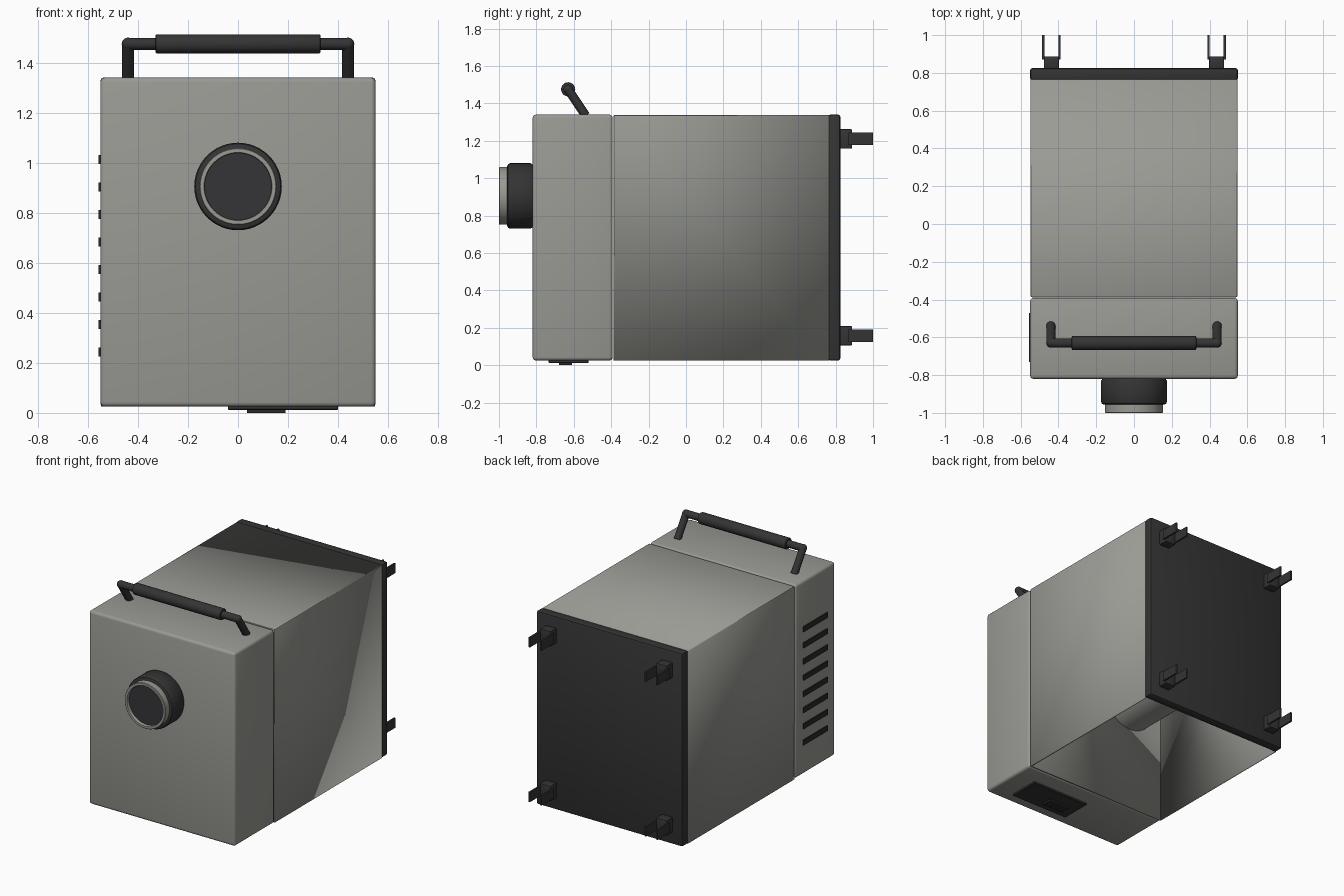
import bpy, bmesh, math
from mathutils import Vector, Matrix

old = bpy.data.objects.get("Cube")
if old:
    bpy.data.objects.remove(old, do_unlink=True)


def material(name, r, g, b):
    m = bpy.data.materials.new(name)
    m.use_nodes = True
    m.diffuse_color = (r, g, b, 1)
    m.node_tree.nodes["Principled BSDF"].inputs["Base Color"].default_value = (r, g, b, 1)
    return m


GREY = material("warm_grey", 0.32, 0.325, 0.295)
BLACK = material("soft_black", 0.034, 0.034, 0.034)
VENT = material("vent_black", 0.022, 0.022, 0.022)
GLASS = material("dark_glass", 0.036, 0.036, 0.04)


def finish(name, bm, mat, smooth=True):
    bmesh.ops.recalc_face_normals(bm, faces=bm.faces)
    me = bpy.data.meshes.new(name)
    bm.to_mesh(me)
    bm.free()
    ob = bpy.data.objects.new(name, me)
    bpy.context.collection.objects.link(ob)
    me.materials.append(mat)
    if smooth:
        bpy.ops.object.select_all(action="DESELECT")
        ob.select_set(True)
        bpy.context.view_layer.objects.active = ob
        bpy.ops.object.shade_smooth_by_angle(angle=math.radians(35))
    return ob


def box_mesh(lo, hi):
    bm = bmesh.new()
    lo, hi = Vector(lo), Vector(hi)
    bmesh.ops.create_cube(bm, size=1)
    for v in bm.verts:
        v.co = (lo + hi) / 2 + v.co * (hi - lo)
    return bm


def box(name, lo, hi, mat, bevel=0, segments=3):
    bm = box_mesh(lo, hi)
    if bevel:
        bmesh.ops.bevel(bm, geom=bm.edges[:], offset=bevel, segments=segments,
                        profile=0.5, affect="EDGES")
    return finish(name, bm, mat, bool(bevel))


def lathe(name, profile, centre, mat, steps=48):
    """Turn (radius, y) points about an axis parallel to y."""
    bm = bmesh.new()
    cx, cz = centre
    verts = [bm.verts.new((cx + r, y, cz)) for r, y in profile]
    edges = [bm.edges.new(pair) for pair in zip(verts, verts[1:])]
    bmesh.ops.spin(bm, geom=verts + edges, cent=(cx, 0, cz), axis=(0, 1, 0),
                   angle=math.tau, steps=steps)
    bmesh.ops.remove_doubles(bm, verts=bm.verts, dist=0.0005)
    return finish(name, bm, mat)


def rod(name, a, b, radius, mat, sides=16, bevel=0):
    a, b = Vector(a), Vector(b)
    bm = bmesh.new()
    turn = (b - a).to_track_quat("Z", "Y").to_matrix().to_4x4()
    bmesh.ops.create_cone(bm, cap_ends=True, segments=sides, radius1=radius,
                          radius2=radius, depth=(b - a).length,
                          matrix=Matrix.Translation((a + b) / 2) @ turn)
    if bevel:
        rims = [e for e in bm.edges if any(len(f.verts) > 4 for f in e.link_faces)]
        bmesh.ops.bevel(bm, geom=rims, offset=bevel, segments=2, profile=0.5, affect="EDGES")
    return finish(name, bm, mat)


# Front housing
box("front_housing", (-0.55, -0.82, 0.025), (0.55, -0.392, 1.34), GREY, 0.018)

# Rear shell, open underneath and closed behind by the back panel
bm = box_mesh((-0.548, -0.388, 0.025), (0.548, 0.765, 1.338))
gone = [f for f in bm.faces if f.normal.z < -0.5 or f.normal.y > 0.5]
bmesh.ops.delete(bm, geom=gone, context="FACES")
inner = [e for e in bm.edges if len(e.link_faces) == 2]
bmesh.ops.bevel(bm, geom=inner, offset=0.008, segments=2, profile=0.5, affect="EDGES")
shell = finish("rear_shell", bm, GREY)
wall = shell.modifiers.new("wall", "SOLIDIFY")
wall.thickness = 0.012
wall.offset = -1

# Back panel
box("back_panel", (-0.55, 0.76, 0.025), (0.55, 0.825, 1.34), BLACK, 0.012, 2)

# Inner barrel on the dividing wall
rod("inner_barrel", (-0.28, -0.38, 0.79), (-0.28, 0.3, 0.79), 0.19, GREY, 40)

# Front lens: housing, ring and recessed glass
LENS = (0, 0.905)
lathe("lens_housing", [(0, -0.81), (0.162, -0.81), (0.175, -0.832), (0.175, -0.94),
                       (0.17, -0.951), (0.16, -0.956), (0, -0.956)], LENS, BLACK)
lathe("lens_ring", [(0.154, -0.95), (0.154, -0.997), (0.151, -1.0), (0.136, -1.0),
                    (0.134, -0.997), (0.134, -0.95)], LENS, GREY)
lathe("lens_glass", [(0.137, -0.955), (0.137, -0.98), (0, -0.98)], LENS, GLASS)

# Carrying handle
BAR_Y, BAR_Z = -0.63, 1.475
rod("handle_bar", (-0.44, BAR_Y, BAR_Z), (0.44, BAR_Y, BAR_Z), 0.024, BLACK)
rod("handle_grip", (-0.33, BAR_Y, BAR_Z), (0.33, BAR_Y, BAR_Z), 0.038, BLACK, 20, 0.006)
for side, x in (("left", 0.44), ("right", -0.44)):
    rod(side + "_handle_post", (x, -0.536, 1.334), (x, BAR_Y, BAR_Z), 0.024, BLACK)
    bm = bmesh.new()
    bmesh.ops.create_uvsphere(bm, u_segments=16, v_segments=10, radius=0.025,
                              matrix=Matrix.Translation((x, BAR_Y, BAR_Z)))
    finish(side + "_handle_elbow", bm, BLACK)

# Cord hooks on the back panel
for side, x in (("left", 0.437), ("right", -0.437)):
    for level, z in (("upper", 1.21), ("lower", 0.158)):
        name = f"{level}_{side}_hook"
        box(name + "_base", (x - 0.04, 0.82, z - 0.052), (x + 0.04, 0.888, z + 0.052),
            BLACK, 0.006, 2)
        for tag, s in (("outer", 1), ("inner", -1)):
            px = x + s * 0.043
            box(f"{name}_{tag}_prong", (px - 0.006, 0.87, z - 0.033),
                (px + 0.006, 1.0, z + 0.033), BLACK)

# Vent slots on the right side
for i in range(8):
    z = 0.243 + i * 0.11
    box(f"vent_slot_{i + 1}", (-0.557, -0.73, z - 0.018), (-0.548, -0.47, z + 0.018), VENT)

# Plates under the front housing
box("base_plate", (-0.04, -0.735, 0.012), (0.4, -0.52, 0.03), BLACK, 0.003, 1)
box("base_label_plate", (0.035, -0.68, 0.0), (0.19, -0.61, 0.014), VENT)
